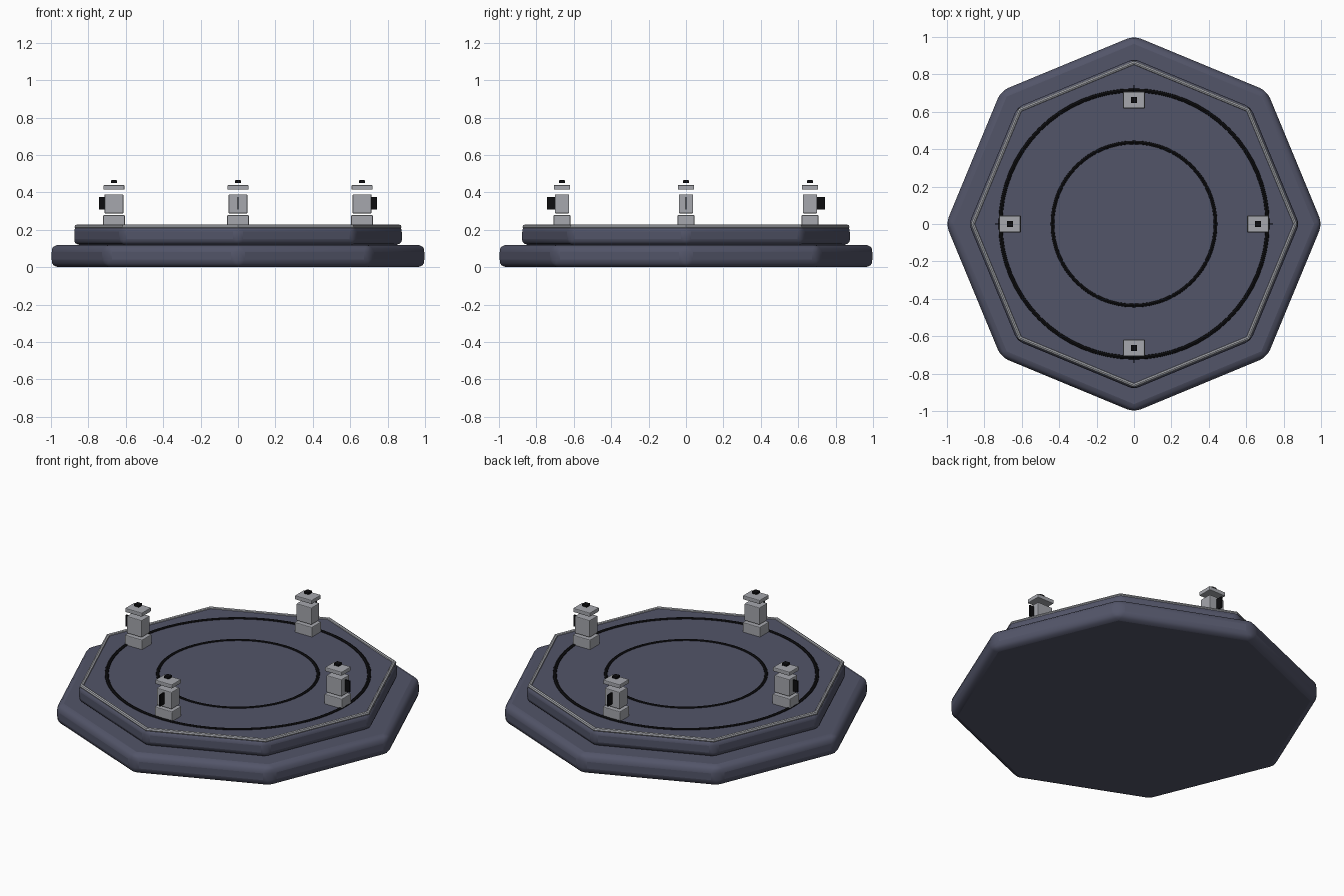
import bpy, math

if "Cube" in bpy.data.objects:
    bpy.data.objects.remove(bpy.data.objects["Cube"])


def material(name, rgb):
    m = bpy.data.materials.new(name)
    m.diffuse_color = (*rgb, 1)
    m.use_nodes = True
    m.node_tree.nodes["Principled BSDF"].inputs["Base Color"].default_value = m.diffuse_color
    return m


STONE = material("dark_stone", (0.085, 0.09, 0.14))
METAL = material("pale_metal", (0.38, 0.39, 0.42))
BLACK = material("black_inlay", (0.004, 0.004, 0.005))


def finish(name, mat, bevel=0, segments=2, smooth=False):
    o = bpy.context.object
    o.name = name
    o.data.materials.append(mat)
    if bevel:
        b = o.modifiers.new("bevel", 'BEVEL')
        b.width, b.segments = bevel, segments
        b.limit_method = 'ANGLE'
        b.angle_limit = math.radians(30)
    if smooth:
        bpy.ops.object.shade_smooth_by_angle(angle=math.radians(30))
    return o


def tier(name, radius, z0, z1, bevel):
    bpy.ops.mesh.primitive_cylinder_add(vertices=8, radius=radius, depth=z1 - z0,
                                        location=(0, 0, (z0 + z1) / 2))
    return finish(name, STONE, bevel, 3, True)


def ring(name, mat, radius, tube, z, sides, tube_sides, smooth):
    bpy.ops.mesh.primitive_torus_add(major_radius=radius, minor_radius=tube,
                                     major_segments=sides, minor_segments=tube_sides,
                                     location=(0, 0, z))
    return finish(name, mat, smooth=smooth)


def box(name, mat, x, y, z0, z1, w, d, bevel=0.004):
    bpy.ops.mesh.primitive_cube_add(size=1, location=(x, y, (z0 + z1) / 2))
    bpy.context.object.scale = (w, d, z1 - z0)
    bpy.ops.object.transform_apply(location=False, rotation=False, scale=True)
    return finish(name, mat, bevel)


# Two stepped octagonal tiers
tier("lower_tier", 1.006, 0.0, 0.12, 0.04)
tier("upper_tier", 0.883, 0.12, 0.22, 0.03)

# Octagonal edge trim and round floor inlays
ring("edge_trim", METAL, 0.862, 0.012, 0.216, 8, 8, False)
ring("outer_inlay", BLACK, 0.714, 0.013, 0.214, 64, 8, True)
ring("inner_inlay", BLACK, 0.436, 0.012, 0.214, 64, 8, True)

# Four pylons, each with a fin pointing outward
R = 0.663
for side, dx, dy in (("right", 1, 0), ("back", 0, 1), ("left", -1, 0), ("front", 0, -1)):
    x, y = dx * R, dy * R
    box(side + "_pylon_foot", METAL, x, y, 0.215, 0.278, 0.116, 0.09)
    box(side + "_pylon_body", METAL, x, y, 0.288, 0.39, 0.10, 0.076)
    box(side + "_pylon_cap", METAL, x, y, 0.415, 0.439, 0.112, 0.088)
    box(side + "_pylon_knob", BLACK, x, y, 0.45, 0.465, 0.034, 0.034)
    length, thick = 0.063, 0.008
    fx, fy = dx * 0.711, dy * 0.711
    box(side + "_pylon_fin", BLACK, fx, fy, 0.308, 0.376,
        length if dx else thick, length if dy else thick, 0)
